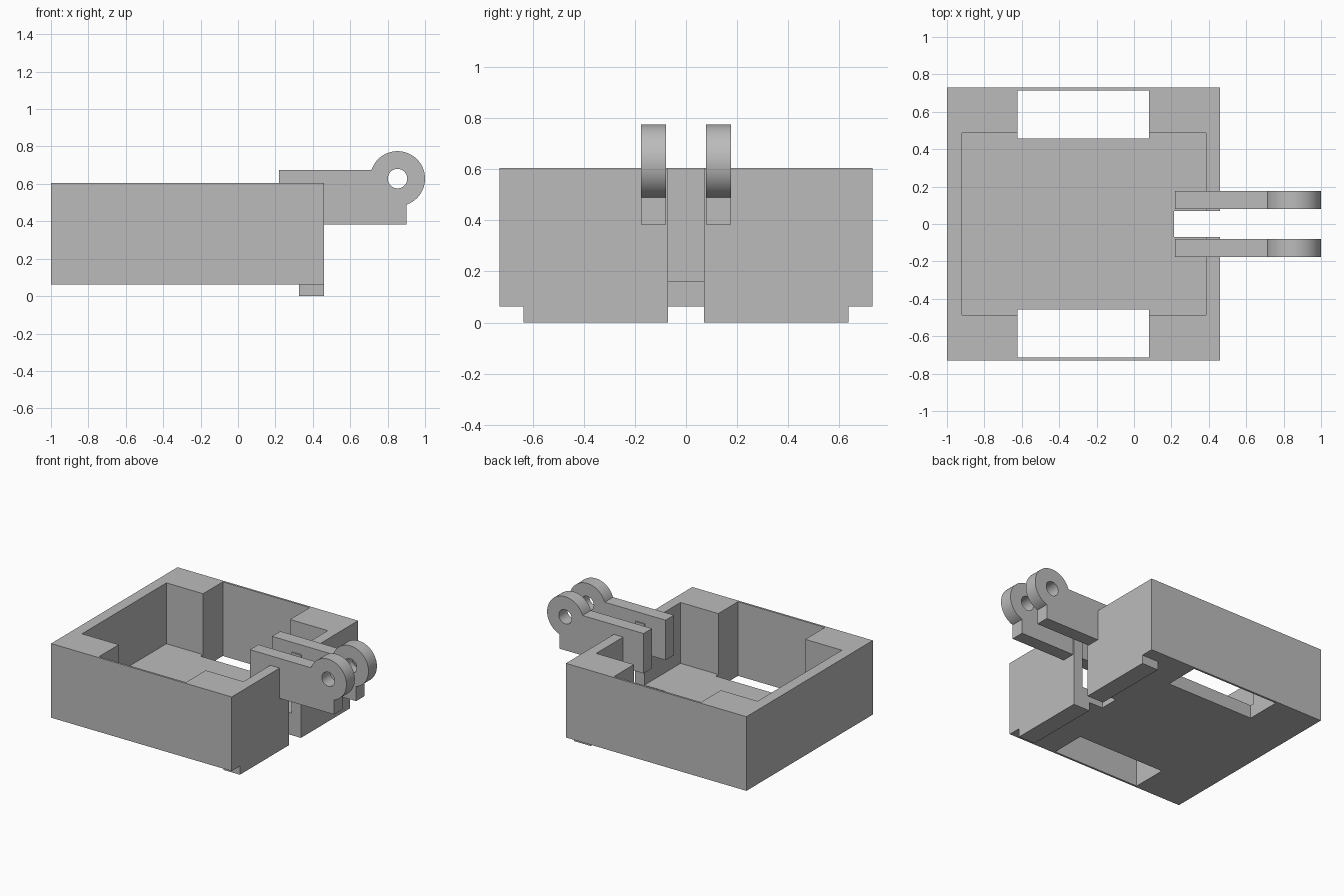
import bpy, bmesh
from math import radians, cos, sin

old = bpy.data.objects.get("Cube")
if old:
    bpy.data.objects.remove(old, do_unlink=True)

grey = bpy.data.materials.new("plain grey")
grey.use_nodes = True
COLOUR = (0.5, 0.5, 0.5, 1)
grey.diffuse_color = COLOUR
grey.node_tree.nodes["Principled BSDF"].inputs["Base Color"].default_value = COLOUR


def prism(name, outline, axis, low, high):
    """Extrude an outline along z, or an x-z outline along y."""
    def place(a, b, c):
        return (a, b, c) if axis == "z" else (a, c, b)
    bm = bmesh.new()
    base = bm.faces.new([bm.verts.new(place(a, b, low)) for a, b in outline])
    grown = bmesh.ops.extrude_face_region(bm, geom=[base])["geom"]
    shift = place(0, 0, high - low)
    bmesh.ops.translate(bm, vec=shift, verts=[v for v in grown if isinstance(v, bmesh.types.BMVert)])
    bmesh.ops.recalc_face_normals(bm, faces=bm.faces)
    mesh = bpy.data.meshes.new(name)
    bm.to_mesh(mesh)
    bm.free()
    mesh.materials.append(grey)
    obj = bpy.data.objects.new(name, mesh)
    bpy.context.collection.objects.link(obj)
    return obj


def box(name, x, y, z):
    corners = [(x[0], y[0]), (x[1], y[0]), (x[1], y[1]), (x[0], y[1])]
    return prism(name, corners, "z", *z)


def activate(obj):
    bpy.ops.object.select_all(action="DESELECT")
    obj.select_set(True)
    bpy.context.view_layer.objects.active = obj


def cut(obj, cutter):
    mod = obj.modifiers.new("cut", "BOOLEAN")
    mod.operation = "DIFFERENCE"
    mod.solver = "EXACT"
    mod.object = cutter
    activate(obj)
    bpy.ops.object.modifier_apply(modifier=mod.name)
    bpy.data.objects.remove(cutter, do_unlink=True)


def arc(cx, cz, r, start, end, steps):
    angles = [radians(start + (end - start) * i / steps) for i in range(steps + 1)]
    return [(cx + r * cos(a), cz + r * sin(a)) for a in angles]


# Open tray with a floor
tray = box("tray", (-1, 0.46), (-0.73, 0.73), (0.063, 0.605))
cut(tray, box("cavity_cutter", (-0.92, 0.385), (-0.487, 0.487), (0.16, 1)))

# Side openings through the floor, leaving thin outer walls
for side in (-1, 1):
    span = sorted((side * 0.457, side * 0.715))
    cut(tray, box("opening_cutter", (-0.623, 0.08), span, (-1, 1)))

# Slot through the end wall and floor
cut(tray, box("slot_cutter", (0.215, 1), (-0.07, 0.07), (-1, 1)))

# Lip under the end wall, split by the slot, and the two hinge lugs
EYE = (0.853, 0.628)
lug_outline = [(0.22, 0.383), (0.9, 0.383)] + arc(*EYE, 0.147, -71.5, 161.5, 48) + [(0.22, 0.675)]
for side, label in ((-1, "right"), (1, "left")):
    box("lip_" + label, (0.327, 0.46), sorted((side * 0.07, side * 0.635)), (0, 0.063))
    lug = prism("hinge_lug_" + label, lug_outline, "y", *sorted((side * 0.079, side * 0.176)))
    hole = arc(*EYE, 0.052, 0, 350, 35)
    cut(lug, prism("hole_cutter", hole, "y", -1, 1))
    activate(lug)
    bpy.ops.object.shade_smooth_by_angle(angle=radians(30))
